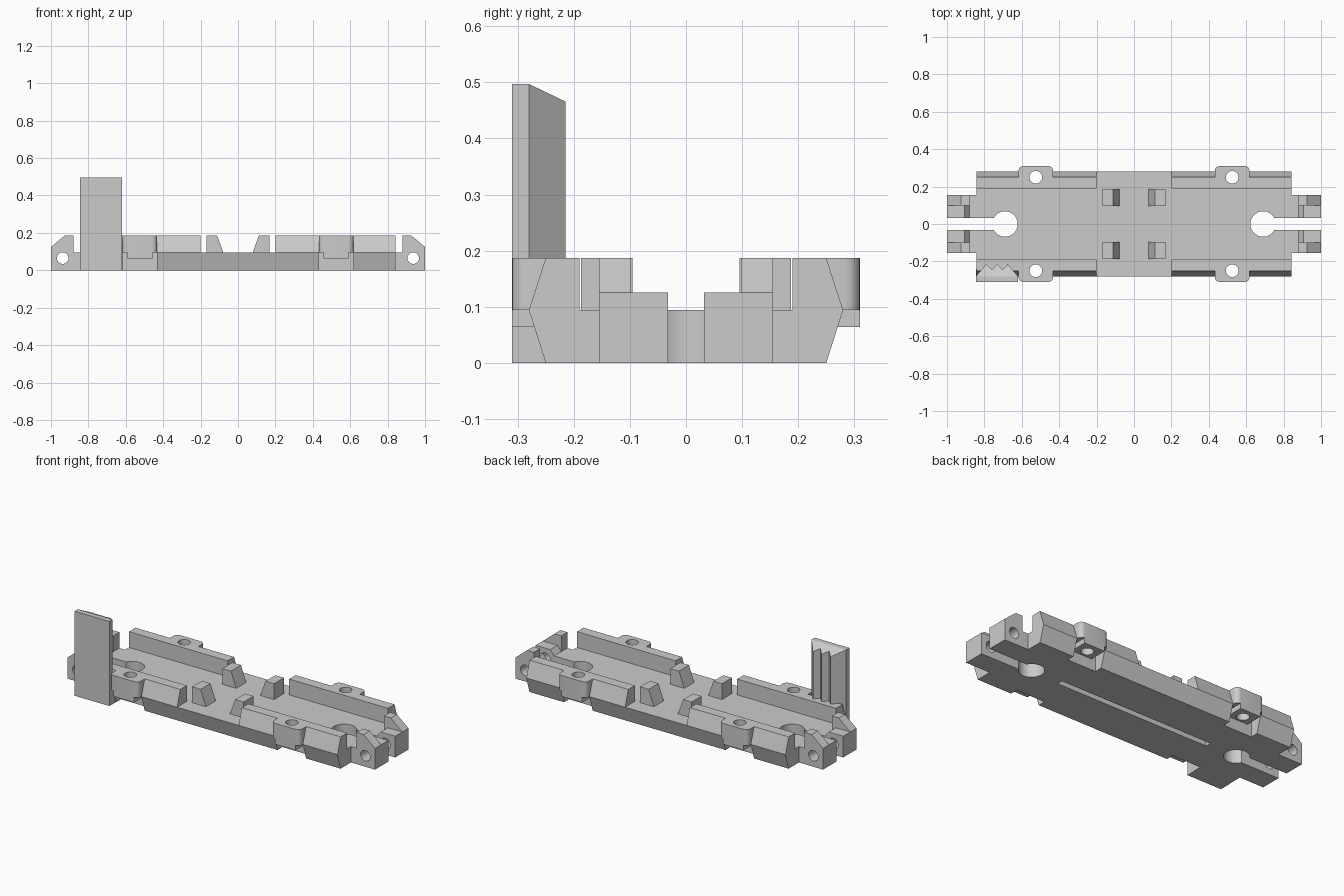
import bpy, bmesh, math

if "Cube" in bpy.data.objects:
    bpy.data.objects.remove(bpy.data.objects["Cube"])

grey = bpy.data.materials.new("plain_grey")
grey.use_nodes = True
COLOR = (0.6, 0.6, 0.6, 1)
grey.diffuse_color = COLOR
grey.node_tree.nodes["Principled BSDF"].inputs["Base Color"].default_value = COLOR

FLOOR, TOP, END = 0.094, 0.187, 0.843
AXES = {"X": lambda a, b, h: (h, a, b),
        "Y": lambda a, b, h: (a, h, b),
        "Z": lambda a, b, h: (a, b, h)}


def prism(name, profile, axis, lo, hi, sx=1, sy=1):
    """Extrude a 2D profile along an axis, optionally mirrored in x or y."""
    bm = bmesh.new()
    rings = []
    for h in (lo, hi):
        ring = []
        for a, b in profile:
            x, y, z = AXES[axis](a, b, h)
            ring.append(bm.verts.new((x * sx, y * sy, z)))
        rings.append(ring)
        bm.faces.new(ring)
    n = len(profile)
    for i in range(n):
        j = (i + 1) % n
        bm.faces.new((rings[0][i], rings[0][j], rings[1][j], rings[1][i]))
    bmesh.ops.recalc_face_normals(bm, faces=bm.faces)
    mesh = bpy.data.meshes.new(name)
    bm.to_mesh(mesh)
    bm.free()
    mesh.materials.append(grey)
    obj = bpy.data.objects.new(name, mesh)
    bpy.context.collection.objects.link(obj)
    return obj


def rect(a0, a1, b0, b1):
    return [(a0, b0), (a1, b0), (a1, b1), (a0, b1)]


def circle(a, b, r, n=32):
    return [(a + r * math.cos(math.tau * i / n), b + r * math.sin(math.tau * i / n))
            for i in range(n)]


def cut(obj, cutter):
    """Subtract the cutter from the part and discard it."""
    cutter.hide_render = True
    mod = obj.modifiers.new("cut", "BOOLEAN")
    mod.operation = "DIFFERENCE"
    mod.solver = "EXACT"
    mod.object = cutter
    bpy.ops.object.select_all(action="DESELECT")
    bpy.context.view_layer.objects.active = obj
    obj.select_set(True)
    bpy.ops.object.modifier_apply(modifier=mod.name)
    bpy.data.objects.remove(cutter)


def smooth(obj):
    bpy.ops.object.select_all(action="DESELECT")
    bpy.context.view_layer.objects.active = obj
    obj.select_set(True)
    bpy.ops.object.shade_smooth_by_angle(angle=math.radians(25))


SIDES = [(1, "left"), (-1, "right")]
DEPTHS = [(1, "rear"), (-1, "front")]
MOUNT_X, MOUNT_Y, MOUNT_HALF = 0.525, 0.25, 0.093

# Base plate with sloping flanks, end slots and an underside groove
base = prism("base_plate", [(-0.25, 0), (0.25, 0), (0.28, FLOOR), (-0.28, FLOOR)],
             "X", -END, END)
cut(base, prism("groove_cutter", rect(-0.5, 0.5, -0.017, 0.017), "Z", -0.1, 0.03))
for sx, _ in SIDES:
    cut(base, prism("round_cutter", circle(0.69, 0, 0.068, 48), "Z", -0.1, 0.3, sx))
    cut(base, prism("slot_cutter", rect(0.69, 1.1, -0.032, 0.032), "Z", -0.1, 0.3, sx))
    for sy, _ in DEPTHS:
        cut(base, prism("pocket_cutter", rect(MOUNT_X - MOUNT_HALF, MOUNT_X + MOUNT_HALF, 0.205, 0.4),
                        "Z", -0.1, 0.2, sx, sy))
smooth(base)

# Rounded outline of a screw mount, reaching out from the wall
R = 0.027
outline = [(MOUNT_X - MOUNT_HALF, 0.2), (MOUNT_X + MOUNT_HALF, 0.2)]
for centre, start in ((MOUNT_X + MOUNT_HALF - R, 0), (MOUNT_X - MOUNT_HALF + R, 90)):
    for step in range(7):
        t = math.radians(start + step * 15)
        outline.append((centre + R * math.cos(t), 0.31 - R + R * math.sin(t)))

# End lug profiles: tall outer cheek and low inner cheek
tall = [(0.84, 0), (1, 0), (1, 0.125), (0.925, TOP), (0.88, TOP), (0.88, FLOOR), (0.84, FLOOR)]
low = [(0.84, 0), (1, 0), (1, 0.125), (0.905, 0.125), (0.88, FLOOR), (0.84, FLOOR)]
post = [(0.078, FLOOR - 0.01), (0.168, FLOOR - 0.01), (0.168, TOP), (0.112, TOP), (0.078, FLOOR)]

for sx, side in SIDES:
    for sy, depth in DEPTHS:
        tag = depth + "_" + side

        # Side wall and screw mount share one vertical hole
        wall = prism("wall_" + tag, [(0.19, FLOOR), (0.28, FLOOR), (0.25, TOP), (0.19, TOP)],
                     "X", 0.2, END, sx, sy)
        mount = prism("screw_mount_" + tag, outline, "Z", FLOOR, TOP, sx, sy)
        boss = prism("screw_boss_" + tag, rect(MOUNT_X - 0.067, MOUNT_X + 0.067, 0.204, 0.31),
                     "Z", 0.064, FLOOR, sx, sy)
        for part in (wall, mount, boss):
            cut(part, prism("screw_cutter", circle(MOUNT_X, MOUNT_Y, 0.034), "Z", -0.1, 0.4, sx, sy))
            smooth(part)

        # Hinge lugs at the ends with a cross hole
        for name, profile, y0, y1 in (("lug_outer_", tall, 0.098, 0.155),
                                      ("lug_inner_", low, 0.032, 0.098)):
            lug = prism(name + tag, profile, "Y", y0, y1, sx, sy)
            cut(lug, prism("pin_cutter", circle(0.937, 0.065, 0.031), "Y", -0.1, 0.4, sx, sy))
            smooth(lug)

        # Wedge post on the middle of the floor
        prism("wedge_post_" + tag, post, "Y", 0.095, 0.187, sx, sy)

# Tall upright with a toothed inner face and a sloping top
X0, X1, HIGH = -0.845, -0.62, 0.497
prism("upright_slab", rect(X0, X1, -0.31, -0.28), "Z", 0, HIGH)
prism("upright_foot", rect(X0, X1, -0.28, -0.24), "Z", 0, FLOOR)
zigzag = [(X0, -0.28), (-0.79, -0.215), (-0.76, -0.245), (-0.732, -0.215),
          (-0.703, -0.245), (-0.675, -0.215), (X1, -0.28)]
teeth = prism("upright_teeth", zigzag, "Z", 0.02, HIGH)
for v in teeth.data.vertices:
    if v.co.z > 0.4:
        v.co.z -= (v.co.y + 0.28) * 0.48
